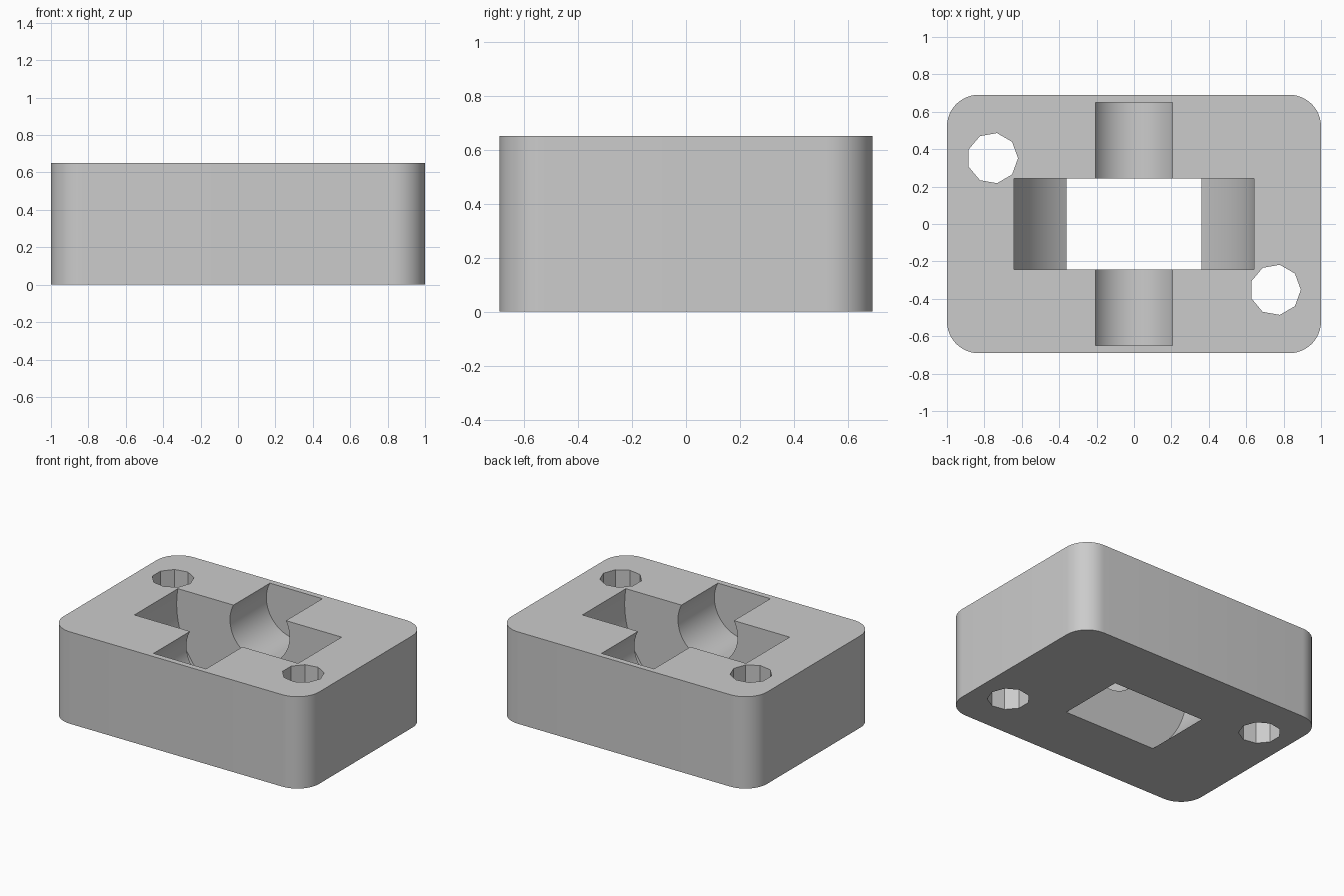
import bpy
import bmesh
from math import pi, radians
from mathutils import Matrix

if "Cube" in bpy.data.objects:
    bpy.data.objects.remove(bpy.data.objects["Cube"])

LENGTH, WIDTH, HEIGHT = 2.0, 1.382, 0.65
CORNER_RADIUS = 0.17
AXLE_Z = 0.54

grey = bpy.data.materials.new("light_grey")
grey.use_nodes = True
colour = (0.6, 0.6, 0.6, 1)
grey.diffuse_color = colour
grey.node_tree.nodes["Principled BSDF"].inputs["Base Color"].default_value = colour


def make_object(name, bm):
    mesh = bpy.data.meshes.new(name)
    bm.to_mesh(mesh)
    bm.free()
    mesh.materials.append(grey)
    obj = bpy.data.objects.new(name, mesh)
    bpy.context.collection.objects.link(obj)
    return obj


def cylinder(name, radius, depth, sides, matrix):
    bm = bmesh.new()
    bmesh.ops.create_cone(bm, cap_ends=True, segments=sides, radius1=radius,
                          radius2=radius, depth=depth, matrix=matrix)
    return make_object(name, bm)


# Block with rounded upright corners
bm = bmesh.new()
bmesh.ops.create_cube(bm, size=1, matrix=Matrix.Translation((0, 0, HEIGHT / 2))
                      @ Matrix.Diagonal((LENGTH, WIDTH, HEIGHT, 1)))
uprights = [e for e in bm.edges
            if abs(e.verts[0].co.z - e.verts[1].co.z) > HEIGHT / 2]
bmesh.ops.bevel(bm, geom=uprights, offset=CORNER_RADIUS, offset_type='OFFSET',
                segments=12, profile=0.5, affect='EDGES')
block = make_object("housing_block", bm)

# Wheel pocket and axle channel share one axis along y
along_y = Matrix.Translation((0, 0, AXLE_Z)) @ Matrix.Rotation(pi / 2, 4, 'X')
cutters = [
    cylinder("wheel_pocket_cutter", 0.65, 0.486, 128, along_y),
    cylinder("axle_channel_cutter", 0.233, 1.30, 96, along_y),
]

# Two nine-sided bolt holes in opposite corners, a vertex facing +x
for side in (-1, 1):
    place = (Matrix.Translation((side * 0.756, -side * 0.352, HEIGHT / 2))
             @ Matrix.Rotation(-pi / 2, 4, 'Z'))
    bolt = cylinder("bolt_hole_cutter", 0.136, 2, 9, Matrix.Identity(4))
    # Turn the first vertex onto +x whatever the primitive's start angle
    first = bolt.data.vertices[0].co.to_2d()
    turn = Matrix.Rotation(first.angle_signed((1, 0)) * -1, 4, 'Z')
    bolt.data.transform(turn)
    if max(v.co.x for v in bolt.data.vertices) < 0.1359:
        bolt.data.transform(turn)
    bolt.data.transform(Matrix.Translation(place.translation))
    cutters.append(bolt)

# Cut the recesses, then discard the cutters
bpy.ops.object.select_all(action='DESELECT')
block.select_set(True)
bpy.context.view_layer.objects.active = block
for cutter in cutters:
    cutter.hide_render = True
    cut = block.modifiers.new(cutter.name, 'BOOLEAN')
    cut.operation = 'DIFFERENCE'
    cut.solver = 'EXACT'
    cut.object = cutter
    bpy.ops.object.modifier_apply(modifier=cut.name)
    bpy.data.objects.remove(cutter)

bpy.ops.object.shade_smooth_by_angle(angle=radians(30))
